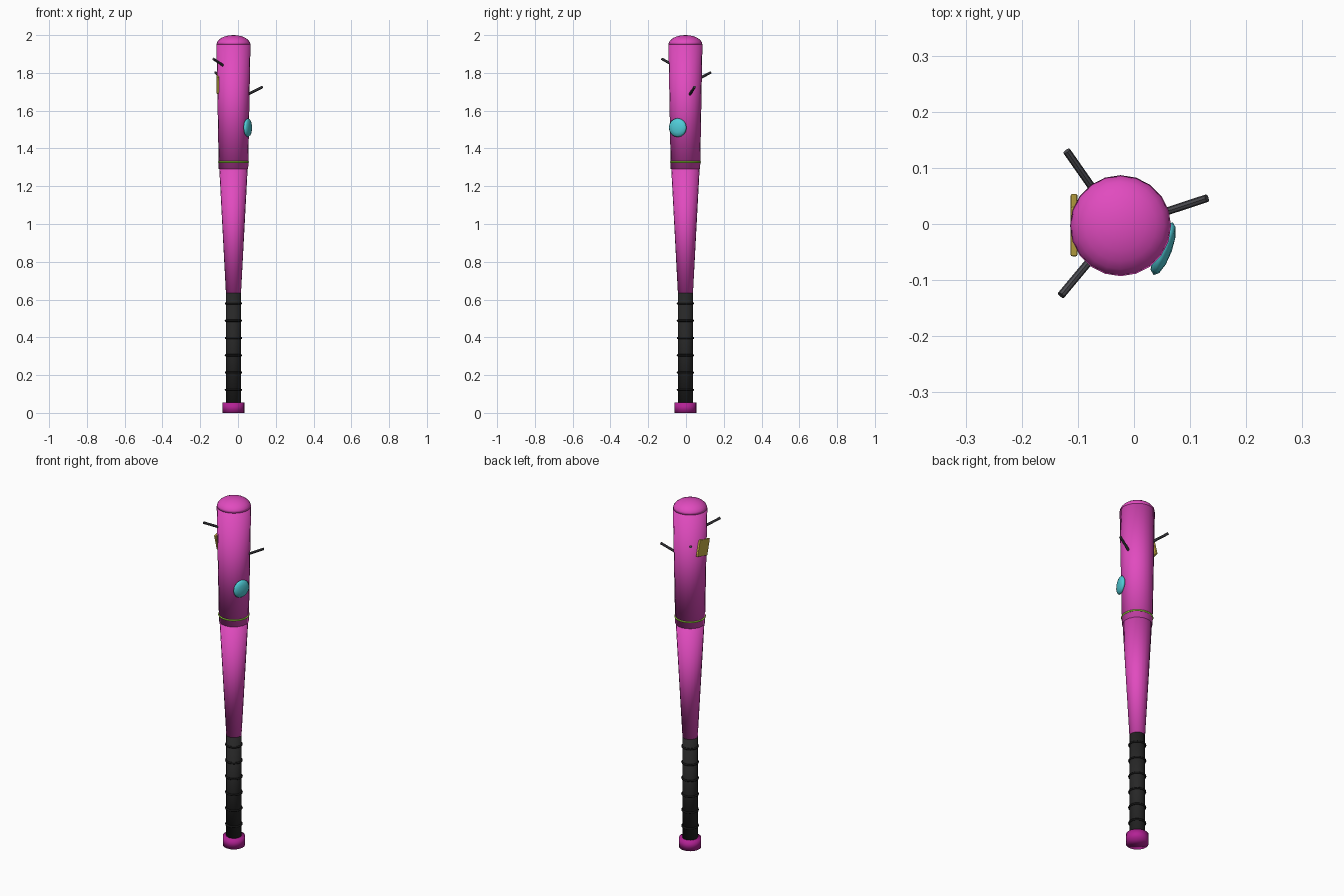
import bpy
from mathutils import Vector, Matrix
from math import radians

old = bpy.data.objects.get("Cube")
if old:
    bpy.data.objects.remove(old, do_unlink=True)

AXIS = Vector((-0.024, -0.003, 0))
SIDES = 20


def material(name, color):
    mat = bpy.data.materials.new(name)
    mat.use_nodes = True
    mat.diffuse_color = (*color, 1)
    bsdf = next(n for n in mat.node_tree.nodes if n.type == 'BSDF_PRINCIPLED')
    bsdf.inputs["Base Color"].default_value = (*color, 1)
    return mat


PINK = material("hot pink", (0.75, 0.07, 0.52))
MAGENTA = material("dark magenta", (0.45, 0.016, 0.3))
GRIP = material("grip black", (0.02, 0.02, 0.02))
RING = material("ring black", (0.008, 0.008, 0.008))
STEEL = material("nail grey", (0.07, 0.07, 0.08))
CYAN = material("gem cyan", (0.08, 0.6, 0.68))
YELLOW = material("plate yellow", (0.58, 0.43, 0.06))
GREEN = material("band green", (0.35, 0.8, 0.05))


def finish(name, mat, smooth=True):
    obj = bpy.context.object
    obj.name = name
    obj.data.materials.append(mat)
    if smooth:
        bpy.ops.object.shade_smooth()
    return obj


def section(name, z0, z1, r0, r1, mat):
    """Capped, tapered section of the shaft."""
    bpy.ops.mesh.primitive_cone_add(vertices=SIDES, radius1=r0, radius2=r1, depth=z1 - z0,
                                    location=AXIS + Vector((0, 0, (z0 + z1) / 2)))
    return finish(name, mat)


def band(name, z, major, minor, mat):
    bpy.ops.mesh.primitive_torus_add(major_segments=SIDES, minor_segments=8, major_radius=major,
                                     minor_radius=minor, location=AXIS + Vector((0, 0, z)))
    return finish(name, mat)


def nail(name, base, tip):
    """Thin rod that starts inside the barrel and ends at the tip."""
    base, tip = Vector(base), Vector(tip)
    start = base - (tip - base) * 0.5
    along = tip - start
    bpy.ops.mesh.primitive_cylinder_add(vertices=8, radius=0.007, depth=along.length,
                                        location=(start + tip) / 2,
                                        rotation=along.to_track_quat('Z', 'Y').to_euler())
    finish(name, STEEL, smooth=False)
    bpy.ops.object.shade_smooth_by_angle()


# Shaft from the knob up
section("knob", 0, 0.055, 0.058, 0.058, MAGENTA)
section("grip", 0.05, 0.635, 0.04, 0.04, GRIP)
section("taper", 0.635, 1.292, 0.04, 0.075, PINK)
section("barrel", 1.29, 1.95, 0.078, 0.09, PINK)

# Rounded end: flattened upper half of a ball
bpy.ops.mesh.primitive_uv_sphere_add(segments=SIDES, ring_count=12, radius=0.09,
                                     location=AXIS + Vector((0, 0, 1.95)))
dome = finish("barrel_end", PINK)
for v in dome.data.vertices:
    v.co.z = max(v.co.z, 0) * 0.05 / 0.09

# Grip rings and the bright band
for i in range(6):
    band(f"grip_ring_{i + 1}", 0.122 + 0.0915 * i, 0.041, 0.0055, RING)
band("barrel_band", 1.328, 0.0785, 0.0045, GREEN)

# Nails
nail("left_nail", (0.06, 0.023, 1.69), (0.13, 0.046, 1.726))
nail("right_front_nail", (-0.08, -0.067, 1.84), (-0.13, -0.127, 1.874))
nail("right_back_nail", (-0.078, 0.07, 1.77), (-0.12, 0.13, 1.802))

# Round gem, flattened against the barrel
bpy.ops.mesh.primitive_uv_sphere_add(segments=16, ring_count=6, radius=0.05)
gem = finish("gem", CYAN, smooth=False)
gem.data.transform(Matrix.Diagonal((1, 1, 0.32, 1)))
gem.location = (0.052, -0.044, 1.51)
gem.rotation_euler = Vector((0.94, -0.34, 0)).to_track_quat('Z', 'Y').to_euler()
bpy.ops.object.shade_smooth()

# Tilted square plate
bpy.ops.mesh.primitive_cube_add(size=1, location=(-0.1068, -0.002, 1.745),
                                rotation=(radians(15), 0, 0))
plate = finish("side_plate", YELLOW, smooth=False)
plate.data.transform(Matrix.Diagonal((0.012, 0.092, 0.092, 1)))
bevel = plate.modifiers.new("soft edges", 'BEVEL')
bevel.width = 0.003
bevel.segments = 2
